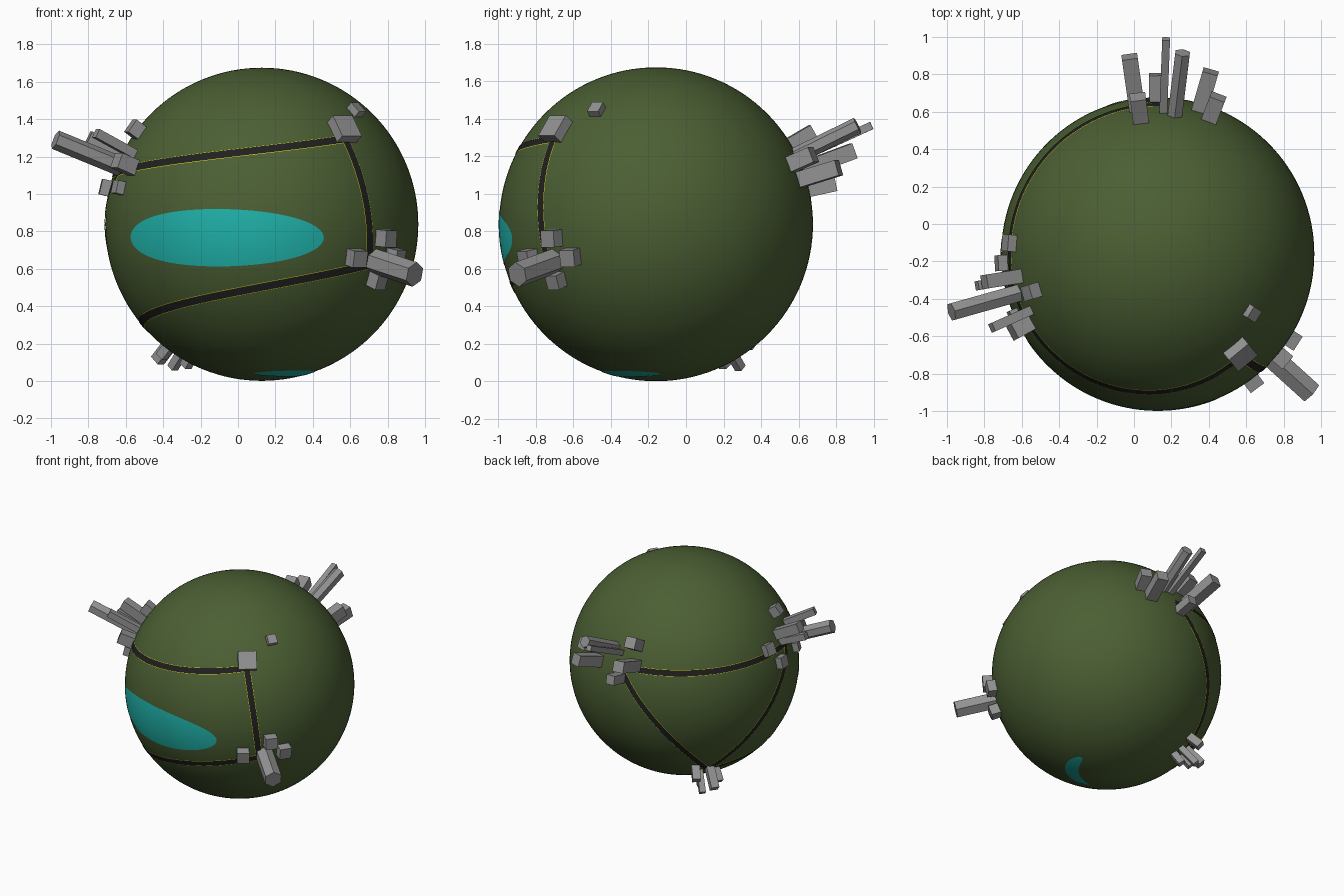
import bpy, bmesh, math
from mathutils import Vector, Matrix

if "Cube" in bpy.data.objects:
    bpy.data.objects.remove(bpy.data.objects["Cube"])

CENTER = Vector((0.127, -0.16, 0.838))
R = 0.837


def lin(c):
    c /= 255
    return c / 12.92 if c <= 0.04045 else ((c + 0.055) / 1.055) ** 2.4


def material(name, r, g, b):
    m = bpy.data.materials.new(name)
    m.diffuse_color = (lin(r), lin(g), lin(b), 1)
    m.use_nodes = True
    m.node_tree.nodes["Principled BSDF"].inputs["Base Color"].default_value = m.diffuse_color
    return m


GRASS = material("grass_green", 75, 95, 51)
WATER = material("water_teal", 32, 178, 170)
CONCRETE = material("building_grey", 146, 146, 146)
ASPHALT = material("asphalt_black", 33, 32, 33)
PAINT = material("road_edge_yellow", 225, 222, 20)


def finish(bm, name, mat, smooth=False):
    me = bpy.data.meshes.new(name)
    bm.to_mesh(me)
    bm.free()
    for p in me.polygons:
        p.use_smooth = smooth
    me.materials.append(mat)
    ob = bpy.data.objects.new(name, me)
    bpy.context.collection.objects.link(ob)
    return ob


def direction(lat, lon):
    a, o = math.radians(lat), math.radians(lon)
    return Vector((math.cos(a) * math.cos(o), math.cos(a) * math.sin(o), math.sin(a)))


# planet
bm = bmesh.new()
bmesh.ops.create_uvsphere(bm, u_segments=128, v_segments=64, radius=R,
                          matrix=Matrix.Translation(CENTER))
finish(bm, "planet", GRASS, True)


# lakes: ellipses in latitude and longitude laid on the sphere
def lake(name, lat, lon, half_lat, half_lon, rings=14, n=72):
    bm = bmesh.new()
    r = R + 0.002
    mid = bm.verts.new(CENTER + direction(lat, lon) * r)
    prev = None
    for k in range(1, rings + 1):
        f = k / rings
        ring = [bm.verts.new(CENTER + r * direction(
            lat + half_lat * f * math.sin(2 * math.pi * i / n),
            lon + half_lon * f * math.cos(2 * math.pi * i / n))) for i in range(n)]
        for i in range(n):
            j = (i + 1) % n
            if prev:
                bm.faces.new((prev[i], ring[i], ring[j], prev[j]))
            else:
                bm.faces.new((mid, ring[i], ring[j]))
        prev = ring
    finish(bm, name, WATER, True)


lake("front_lake", -5, -106.8, 10.6, 40.2)
lake("bottom_lake", -72.3, -47, 3.6, 52)


# roads: strips running evenly in latitude and longitude between towns
def strip(name, a, b, width, lift, mat, n=72):
    bm = bmesh.new()
    pts = [direction(a[0] + (b[0] - a[0]) * i / n, a[1] + (b[1] - a[1]) * i / n)
           for i in range(n + 1)]
    rows = []
    for i, p in enumerate(pts):
        t = pts[min(i + 1, n)] - pts[max(i - 1, 0)]
        side = p.cross(t).normalized() * width / 2 / R
        rows.append([bm.verts.new(CENTER + (p + side * s).normalized() * (R + lift))
                     for s in (1, 0, -1)])
    for u, v in zip(rows, rows[1:]):
        for k in range(2):
            bm.faces.new((u[k], u[k + 1], v[k + 1], v[k]))
    finish(bm, name, mat, True)


WEST, NORTH, HILL, EAST, SOUTH = (19.5, -165), (18, 89), (33, -50.8), (-15, -45), (-48, 142)


def turn(node, degrees):
    return (node[0], node[1] + degrees)


ROADS = {
    "west_hill": (WEST, HILL), "hill_east": (HILL, EAST),
    "east_south": (EAST, turn(SOUTH, -360)), "west_north": (turn(WEST, 360), NORTH),
    "north_south": (NORTH, SOUTH), "west_south": (turn(WEST, 360), SOUTH),
}
for key, (a, b) in ROADS.items():
    strip("road_" + key, a, b, 0.043, 0.003, ASPHALT)
    strip("road_edge_" + key, a, b, 0.048, 0.002, PAINT)


# towns: radial prisms given by roof centre, width and number of sides
def town(name, buildings):
    bm = bmesh.new()
    for x, y, z, w, sides in buildings:
        d = Vector((x, y, z)) - CENTER
        base = R - 0.03
        h = d.length - base
        rad = w / math.sqrt(2) if sides == 4 else w / 2
        rot = d.to_track_quat('Z', 'Y').to_matrix().to_4x4()
        spin = Matrix.Rotation(math.pi / 4 if sides == 4 else 0, 4, 'Z')
        mat = Matrix.Translation(CENTER + d.normalized() * (base + h / 2)) @ rot @ spin
        bmesh.ops.create_cone(bm, cap_ends=True, segments=sides, radius1=rad,
                              radius2=rad, depth=h, matrix=mat)
    finish(bm, name, CONCRETE)


town("west_town_buildings", [
    (-0.976, -0.47, 1.29, 0.105, 6), (-0.80, -0.31, 1.30, 0.075, 4),
    (-0.84, -0.33, 1.23, 0.05, 4), (-0.76, -0.555, 1.325, 0.05, 4),
    (-0.575, -0.37, 1.365, 0.08, 4), (-0.65, -0.58, 1.18, 0.085, 4),
    (-0.66, -0.50, 1.04, 0.07, 4), (-0.735, -0.21, 1.04, 0.085, 4),
    (-0.69, -0.10, 1.17, 0.09, 4)])
town("north_town_buildings", [
    (-0.024, 0.895, 1.23, 0.085, 4), (0.172, 0.99, 1.365, 0.042, 4),
    (0.26, 0.915, 1.365, 0.09, 6), (0.41, 0.815, 1.14, 0.085, 4),
    (0.45, 0.68, 1.21, 0.085, 4), (0.02, 0.68, 1.33, 0.085, 4),
    (0.115, 0.80, 1.05, 0.07, 4)])
town("east_town_buildings", [
    (0.945, -0.90, 0.57, 0.135, 6), (0.82, -0.74, 0.76, 0.09, 4),
    (0.87, -0.635, 0.655, 0.09, 4), (0.655, -0.87, 0.65, 0.09, 4),
    (0.77, -0.715, 0.525, 0.08, 4)])
town("hill_houses", [
    (0.585, -0.715, 1.365, 0.135, 4), (0.645, -0.485, 1.465, 0.07, 4)])
town("south_town_buildings", [
    (-0.43, 0.25, 0.11, 0.06, 4), (-0.35, 0.29, 0.07, 0.045, 4),
    (-0.28, 0.21, 0.08, 0.05, 4), (-0.34, 0.35, 0.19, 0.06, 4),
    (-0.41, 0.16, 0.13, 0.05, 4)])
